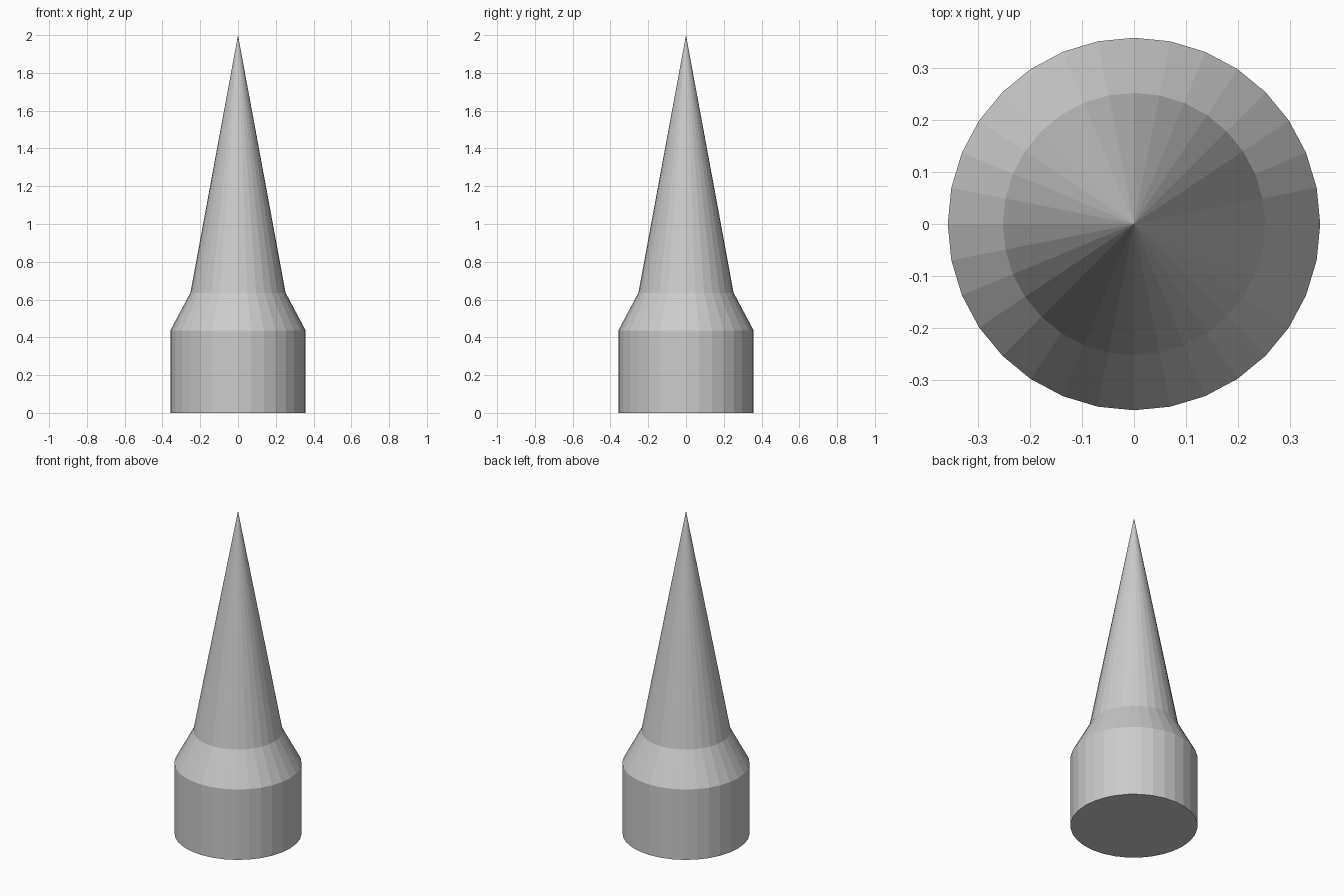
import bpy
import bmesh
from math import cos, sin, tau

if "Cube" in bpy.data.objects:
    bpy.data.objects.remove(bpy.data.objects["Cube"])

SIDES = 32
# Profile as (radius, height): base drum, sloped collar, then the tall spike
PROFILE = [(0.358, 0.0), (0.358, 0.437), (0.252, 0.636)]
TIP_HEIGHT = 2.0

bm = bmesh.new()
rings = [[bm.verts.new((r * cos(tau * i / SIDES), r * sin(tau * i / SIDES), z))
          for i in range(SIDES)] for r, z in PROFILE]
tip = bm.verts.new((0, 0, TIP_HEIGHT))

# Flat underside
bm.faces.new(rings[0][::-1])

for i in range(SIDES):
    j = (i + 1) % SIDES
    # Drum and collar walls
    for low, high in zip(rings, rings[1:]):
        bm.faces.new((low[i], low[j], high[j], high[i]))
    # Spike facets
    bm.faces.new((rings[-1][i], rings[-1][j], tip))

mesh = bpy.data.meshes.new("spike")
bm.to_mesh(mesh)
bm.free()
spike = bpy.data.objects.new("spike", mesh)
bpy.context.collection.objects.link(spike)
